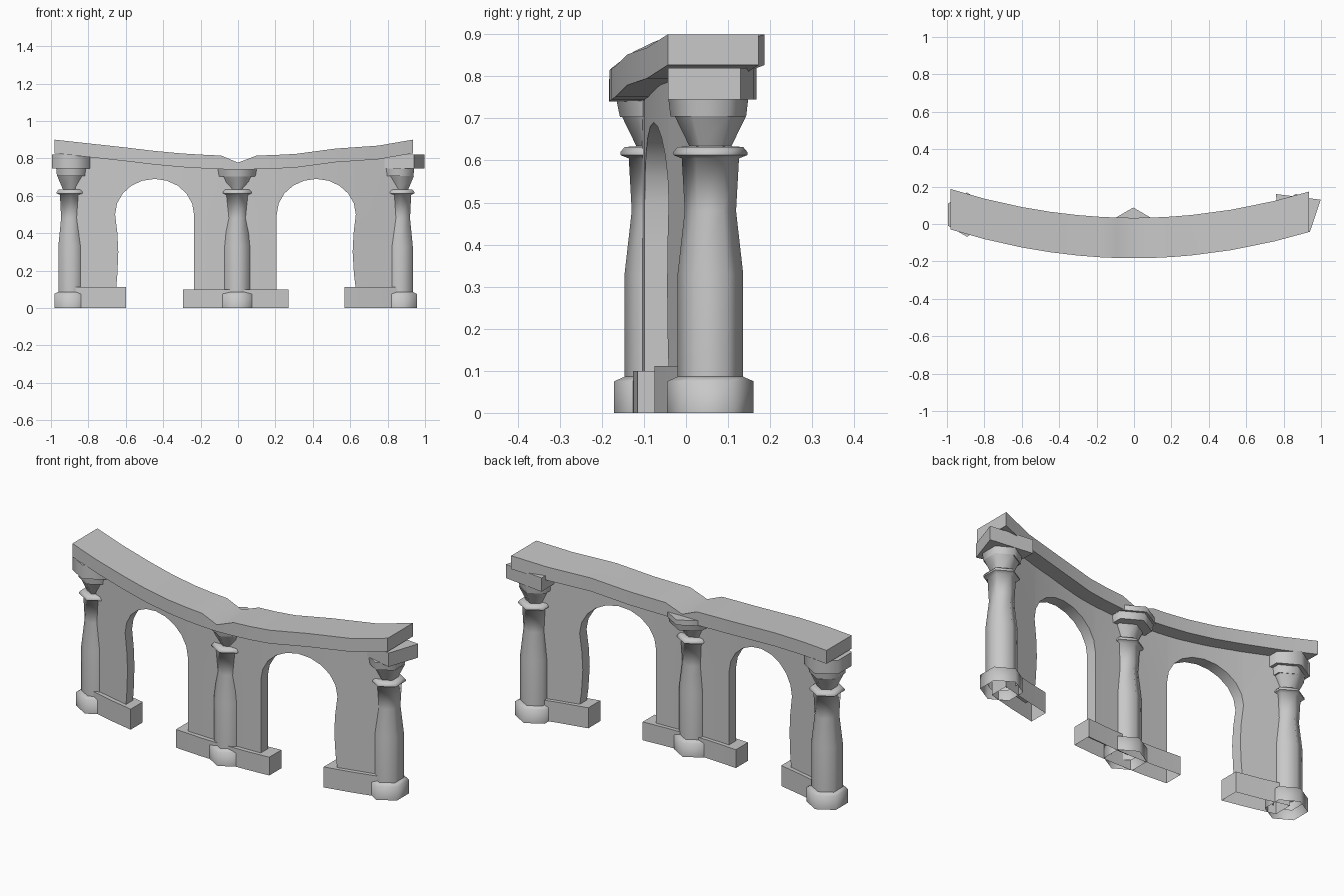
import bpy, bmesh, math

if "Cube" in bpy.data.objects:
    bpy.data.objects.remove(bpy.data.objects["Cube"])

stone = bpy.data.materials.new("grey stone")
stone.diffuse_color = (0.58, 0.58, 0.58, 1)
stone.use_nodes = True
stone.node_tree.nodes["Principled BSDF"].inputs["Base Color"].default_value = stone.diffuse_color


def curve_y(x):
    # plan curve shared by the walls, plinths and coping
    return -0.075 + 0.16 * x * x


def finish(name, bm, angle=65):
    bmesh.ops.remove_doubles(bm, verts=bm.verts[:], dist=0.0005)
    bmesh.ops.recalc_face_normals(bm, faces=bm.faces[:])
    me = bpy.data.meshes.new(name)
    bm.to_mesh(me)
    bm.free()
    ob = bpy.data.objects.new(name, me)
    bpy.context.collection.objects.link(ob)
    me.materials.append(stone)
    bpy.ops.object.select_all(action='DESELECT')
    ob.select_set(True)
    bpy.context.view_layer.objects.active = ob
    bpy.ops.object.shade_smooth_by_angle(angle=math.radians(angle))


def lathe(name, x, y, profile, cap_bottom=False, turn=90):
    # six-sided stack of (radius, height) rings
    bm = bmesh.new()
    rings = []
    for r, z in profile:
        rings.append([bm.verts.new((x + r * math.cos(math.radians(turn + 60 * i)),
                                    y + r * math.sin(math.radians(turn + 60 * i)), z))
                      for i in range(6)])
    for a, b in zip(rings, rings[1:]):
        for i in range(6):
            j = (i + 1) % 6
            bm.faces.new((a[i], a[j], b[j], b[i]))
    bm.faces.new(rings[-1])
    if cap_bottom:
        bm.faces.new(rings[0][::-1])
    finish(name, bm)


def sweep(name, stations, half, open_bottom=False):
    # rectangular bar along the plan curve; stations are (x, z low, z high)
    bm = bmesh.new()
    rings = []
    for x, lo, hi in stations:
        y = curve_y(x)
        rings.append([bm.verts.new(p) for p in ((x, y - half, lo), (x, y + half, lo),
                                                (x, y + half, hi), (x, y - half, hi))])
    for a, b in zip(rings, rings[1:]):
        for i in range(1 if open_bottom else 0, 4):
            j = (i + 1) % 4
            bm.faces.new((a[i], a[j], b[j], b[i]))
    bm.faces.new(rings[0])
    bm.faces.new(rings[-1])
    finish(name, bm)


# sagging coping along the top
coping = [(-0.98, 0.90), (-0.8, 0.88), (-0.6, 0.858), (-0.45, 0.84), (-0.3, 0.826),
          (-0.18, 0.819), (-0.09, 0.815), (0, 0.777), (0.1, 0.815), (0.2, 0.818), (0.31, 0.824),
          (0.52, 0.852), (0.75, 0.868), (0.935, 0.90)]
sweep("coping", [(x, 0.74 if x == 0 else z - 0.073, z) for x, z in coping], 0.108)


def wall_top(x):
    for (a, za), (b, zb) in zip(coping, coping[1:]):
        if a <= x <= b:
            return za + (zb - za) * (x - a) / (b - a) - 0.035


# pierced wall with two arches
bm = bmesh.new()


def panel(points):
    bm.faces.new([bm.verts.new((x, curve_y(x) - 0.03, z)) for x, z in points])


levels = [0.06, 0.18, 0.3, 0.4, 0.5]
for s, outer, mid, inner in ((-1, [0.655, 0.645, 0.64, 0.645, 0.657], 0.235, 0),
                             (1, [0.635, 0.62, 0.613, 0.618, 0.63], 0.207, 0)):
    # outer pier and half of the middle pier
    end = 0.87
    for i in range(4):
        z0, z1 = levels[i], levels[i + 1]
        panel([(s * outer[i], z0), (s * end, z0), (s * end, z1), (s * outer[i + 1], z1)])
        panel([(0, z0), (s * mid, z0), (s * mid, z1), (0, z1)])
    e = outer[-1]
    panel([(s * e, 0.5), (s * end, 0.5), (s * end, wall_top(s * end)), (s * e, wall_top(s * e))])
    panel([(0, 0.5), (s * mid, 0.5), (s * mid, wall_top(s * mid)), (0, wall_top(0))])
    # spandrel over the arch
    c, r = (e + mid) / 2, (e - mid) / 2
    arch = [(s * (c - r * math.cos(math.pi * i / 10)),
             0.5 + 0.19 * math.sin(math.pi * i / 10)) for i in range(11)]
    for p, q in zip(arch, arch[1:]):
        panel([p, q, (q[0], wall_top(q[0])), (p[0], wall_top(p[0]))])
bmesh.ops.remove_doubles(bm, verts=bm.verts[:], dist=0.0005)
bmesh.ops.recalc_face_normals(bm, faces=bm.faces[:])
ret = bmesh.ops.extrude_face_region(bm, geom=bm.faces[:], use_keep_orig=True)
for v in ret["geom"]:
    if isinstance(v, bmesh.types.BMVert):
        v.co.y += 0.06
finish("arched_wall", bm, 50)

# plinths under the piers
for name, xs, h in (("middle_plinth", (-0.295, -0.14, 0, 0.13, 0.27), 0.1),
                    ("left_plinth", (-0.88, -0.74, -0.6), 0.112),
                    ("right_plinth", (0.57, 0.72, 0.875), 0.112)):
    sweep(name, [(x, 0, h) for x in xs], 0.052, True)

# columns: base, waisted shaft, neck ring and flared capital
base = [(0.103, 0), (0.103, 0.075), (0.078, 0.086)]
shaft = [(0.078, 0.04), (0.078, 0.33), (0.061, 0.48), (0.068, 0.605), (0.088, 0.613),
         (0.088, 0.62), (0.078, 0.632), (0.05, 0.634), (0.085, 0.706)]
for side, x, y in (("left", -0.893, 0.058), ("middle", -0.004, -0.068), ("right", 0.867, 0.058)):
    lathe(side + "_column_base", x, y, base)
    lathe(side + "_column_shaft", x, y, shaft)

# stepped slabs on the capitals
lathe("left_lower_slab", -0.89, 0.053, [(0.09, 0.705), (0.095, 0.747)], True)
lathe("left_upper_slab", -0.893, 0.05, [(0.118, 0.745), (0.118, 0.82)], True)
lathe("middle_lower_slab", -0.004, -0.045, [(0.112, 0.703), (0.12, 0.742)], True)
lathe("middle_upper_slab", -0.004, -0.033, [(0.121, 0.74), (0.121, 0.768)], True)
lathe("right_lower_slab", 0.86, 0.053, [(0.09, 0.705), (0.095, 0.747)], True)
bm = bmesh.new()
corners = [(0.998, 0.13), (0.76, 0.16), (0.765, 0.0), (0.94, -0.043)]
low, high = [[bm.verts.new((x, y, z)) for x, y in corners] for z in (0.745, 0.82)]
for i in range(4):
    j = (i + 1) % 4
    bm.faces.new((low[i], low[j], high[j], high[i]))
bm.faces.new(low)
bm.faces.new(high)
finish("right_upper_slab", bm)
